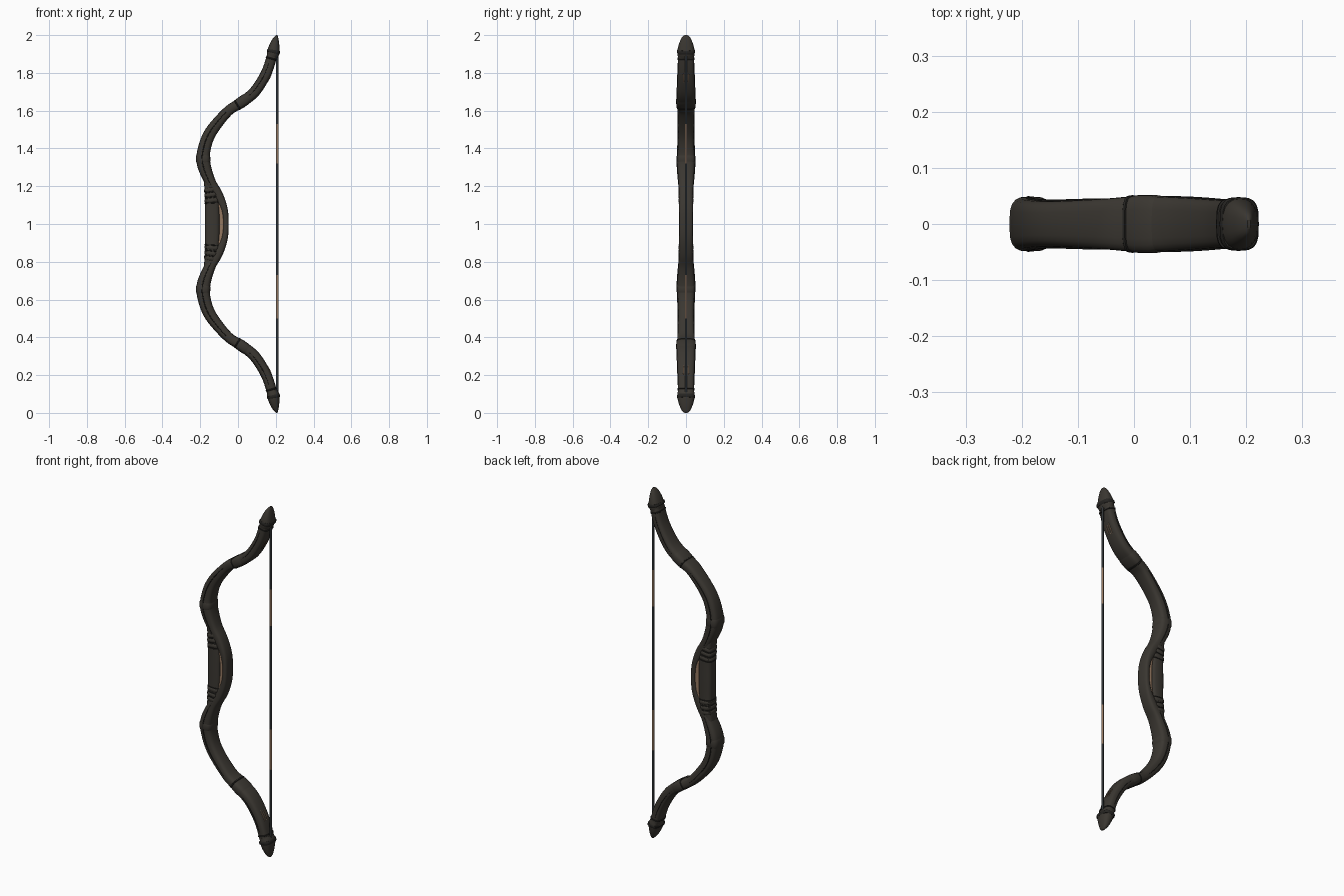
import bpy, bmesh, math
from mathutils import Vector

cube = bpy.data.objects.get("Cube")
if cube:
    bpy.data.objects.remove(cube)


def material(name, rgb):
    m = bpy.data.materials.new(name)
    m.use_nodes = True
    m.diffuse_color = (*rgb, 1)
    m.node_tree.nodes["Principled BSDF"].inputs["Base Color"].default_value = (*rgb, 1)
    return m


LEATHER = material("dark brown leather", (0.043, 0.038, 0.031))
SEAM = material("black seam", (0.018, 0.017, 0.015))
WOOD = material("bare tan wood", (0.30, 0.19, 0.12))
CORD = material("slate cord", (0.03, 0.034, 0.037))


def mirrored(upper):
    """Extend stations (x, z, half thickness, half width) below z = 1."""
    lower = [Vector((s[0], 2 - s[1], s[2], s[3])) for s in reversed(upper[1:])]
    return lower + [Vector(s) for s in upper]


def smooth_path(points, steps=6):
    """Catmull-Rom interpolation through the stations."""
    out = []
    for i in range(len(points) - 1):
        a, b = points[max(i - 1, 0)], points[i]
        c, d = points[i + 1], points[min(i + 2, len(points) - 1)]
        for k in range(steps):
            t = k / steps
            out.append(0.5 * (2 * b + (c - a) * t + (2 * a - 5 * b + 4 * c - d) * t * t
                              + (3 * b - a - 3 * c + d) * t ** 3))
    return out + [points[-1]]


def normals(path):
    """Unit normals in the xz plane, pointing towards the string."""
    result = []
    for i in range(len(path)):
        d = path[min(i + 1, len(path) - 1)] - path[max(i - 1, 0)]
        result.append(Vector((d[1], -d[0])).normalized())
    return result


def sweep(name, path, mat, square=0.6, sides=20, dirs=None):
    """Sweep a rounded section; stations may carry a fifth value, the y offset."""
    bm = bmesh.new()
    rings = []
    for s, n in zip(path, dirs or normals(path)):
        y0 = s[4] if len(s) > 4 else 0
        ring = []
        for k in range(sides):
            a = 2 * math.pi * k / sides
            u = math.copysign(abs(math.cos(a)) ** square, math.cos(a)) * s[2]
            v = math.copysign(abs(math.sin(a)) ** square, math.sin(a)) * s[3]
            ring.append(bm.verts.new((s[0] + n.x * u, y0 + v, s[1] + n.y * u)))
        rings.append(ring)
    for r, q in zip(rings, rings[1:]):
        for k in range(sides):
            j = (k + 1) % sides
            bm.faces.new((r[k], r[j], q[j], q[k]))
    bm.faces.new(rings[0])
    bm.faces.new(rings[-1])
    bmesh.ops.recalc_face_normals(bm, faces=bm.faces)
    mesh = bpy.data.meshes.new(name)
    bm.to_mesh(mesh)
    bm.free()
    mesh.materials.append(mat)
    obj = bpy.data.objects.new(name, mesh)
    bpy.context.collection.objects.link(obj)
    bpy.ops.object.select_all(action="DESELECT")
    obj.select_set(True)
    bpy.context.view_layer.objects.active = obj
    bpy.ops.object.shade_smooth_by_angle(angle=math.radians(40))
    return obj


def at_height(path, z):
    """Station and normal of a path at height z."""
    dirs = normals(path)
    for i in range(len(path) - 1):
        a, b = path[i], path[i + 1]
        if a[1] <= z <= b[1]:
            t = (z - a[1]) / max(b[1] - a[1], 1e-6)
            return a.lerp(b, t), dirs[i].lerp(dirs[i + 1], t).normalized()


def band(name, path, z0, z1, grow, mat):
    """Wrapping that hugs the path between two heights."""
    stations, dirs = [], []
    for t, g in ((0, 0), (0.2, 1), (0.8, 1), (1, 0)):
        s, n = at_height(path, z0 + (z1 - z0) * t)
        stations.append(s + Vector((0, 0, grow * g, grow * g)))
        dirs.append(n)
    sweep(name, stations, mat, dirs=dirs)


def rail(name, path, z0, z1, across, along_width, radius, mat):
    """Thin strip on the surface, placed as fractions of the section."""
    stations, dirs = [], []
    for k in range(19):
        s, n = at_height(path, z0 + (z1 - z0) * k / 18)
        p = Vector((s[0], s[1])) + n * s[2] * across
        r = radius * (0.15 + 0.85 * math.sin(math.pi * k / 18) ** 0.5)
        stations.append((p.x, p.y, r, r, s[3] * along_width))
        dirs.append(n)
    sweep(name, stations, mat, square=1, sides=8, dirs=dirs)


# Recurved limbs, running in one piece behind the grip
limb = smooth_path(mirrored([
    (-0.064, 1.0, 0.015, 0.036), (-0.073, 1.08, 0.018, 0.036),
    (-0.105, 1.155, 0.025, 0.037), (-0.148, 1.225, 0.029, 0.041),
    (-0.182, 1.32, 0.036, 0.047), (-0.178, 1.40, 0.034, 0.044),
    (-0.142, 1.49, 0.032, 0.041), (-0.055, 1.595, 0.027, 0.045),
    (0.012, 1.64, 0.028, 0.05), (0.088, 1.70, 0.029, 0.048),
    (0.15, 1.80, 0.028, 0.044), (0.183, 1.90, 0.027, 0.042)]))
sweep("limbs", limb, LEATHER)

# Straight grip and the exposed wood between it and the limb
grip = smooth_path(mirrored([
    (-0.136, 1.0, 0.040, 0.037), (-0.137, 1.10, 0.038, 0.037),
    (-0.145, 1.17, 0.031, 0.038), (-0.162, 1.25, 0.022, 0.036)]))
sweep("grip", grip, LEATHER)
core = smooth_path(mirrored([
    (-0.086, 1.0, 0.014, 0.030), (-0.090, 1.07, 0.012, 0.030),
    (-0.104, 1.13, 0.008, 0.028)]))
sweep("grip_core", core, WOOD)

# Parts repeated on the upper and lower halves
for half, flip in (("upper", False), ("lower", True)):
    def span(a, b):
        return (2 - b, 2 - a) if flip else (a, b)

    for i, z in enumerate((1.115, 1.145, 1.172)):
        band(f"{half}_grip_wrap_{i}", grip, *span(z, z + 0.02), 0.003, LEATHER)
        band(f"{half}_grip_cord_{i}", grip, *span(z - 0.006, z), 0.002, SEAM)
    band(f"{half}_bend_wrap", limb, *span(1.325, 1.365), 0.002, LEATHER)
    band(f"{half}_mid_wrap", limb, *span(1.632, 1.665), 0.002, LEATHER)
    band(f"{half}_mid_cord", limb, *span(1.628, 1.632), 0.002, SEAM)
    band(f"{half}_tip_cord", limb, *span(1.872, 1.88), 0.003, SEAM)

    # Side seams and worn streaks
    for side in (-1, 1):
        rail(f"{half}_long_seam_{side}", limb, *span(1.20, 1.60), -0.15, side, 0.003, SEAM)
        rail(f"{half}_outer_seam_{side}", limb, *span(1.67, 1.86), -0.2, side, 0.002, SEAM)
    for i, w in enumerate((-0.3, 0.0, 0.3)):
        rail(f"{half}_worn_streak_{i}", limb, *span(1.76, 1.81), 0.98, w, 0.0025, WOOD)

    # Pointed tip cap with its collar
    cap = smooth_path([Vector(s) for s in (
        (0.180, 1.885, 0.028, 0.043), (0.187, 1.91, 0.033, 0.046),
        (0.192, 1.94, 0.028, 0.041), (0.198, 1.97, 0.019, 0.031),
        (0.203, 1.99, 0.010, 0.020), (0.205, 2.0, 0.003, 0.008))])
    if flip:
        cap = [Vector((s[0], 2 - s[1], s[2], s[3])) for s in reversed(cap)]
    sweep(f"{half}_tip_cap", cap, LEATHER, square=0.8)
    band(f"{half}_tip_collar", cap, *span(1.905, 1.922), 0.002, SEAM)

# Bowstring with two worn stretches
cuts = (0.09, 0.5, 0.73, 1.32, 1.53, 1.91)
for i, (z0, z1) in enumerate(zip(cuts, cuts[1:])):
    ends = [Vector((0.208, z, 0.0065, 0.0065)) for z in (z0, z1)]
    sweep(f"string_{i}", ends, WOOD if i % 2 else CORD, square=1, sides=10)
